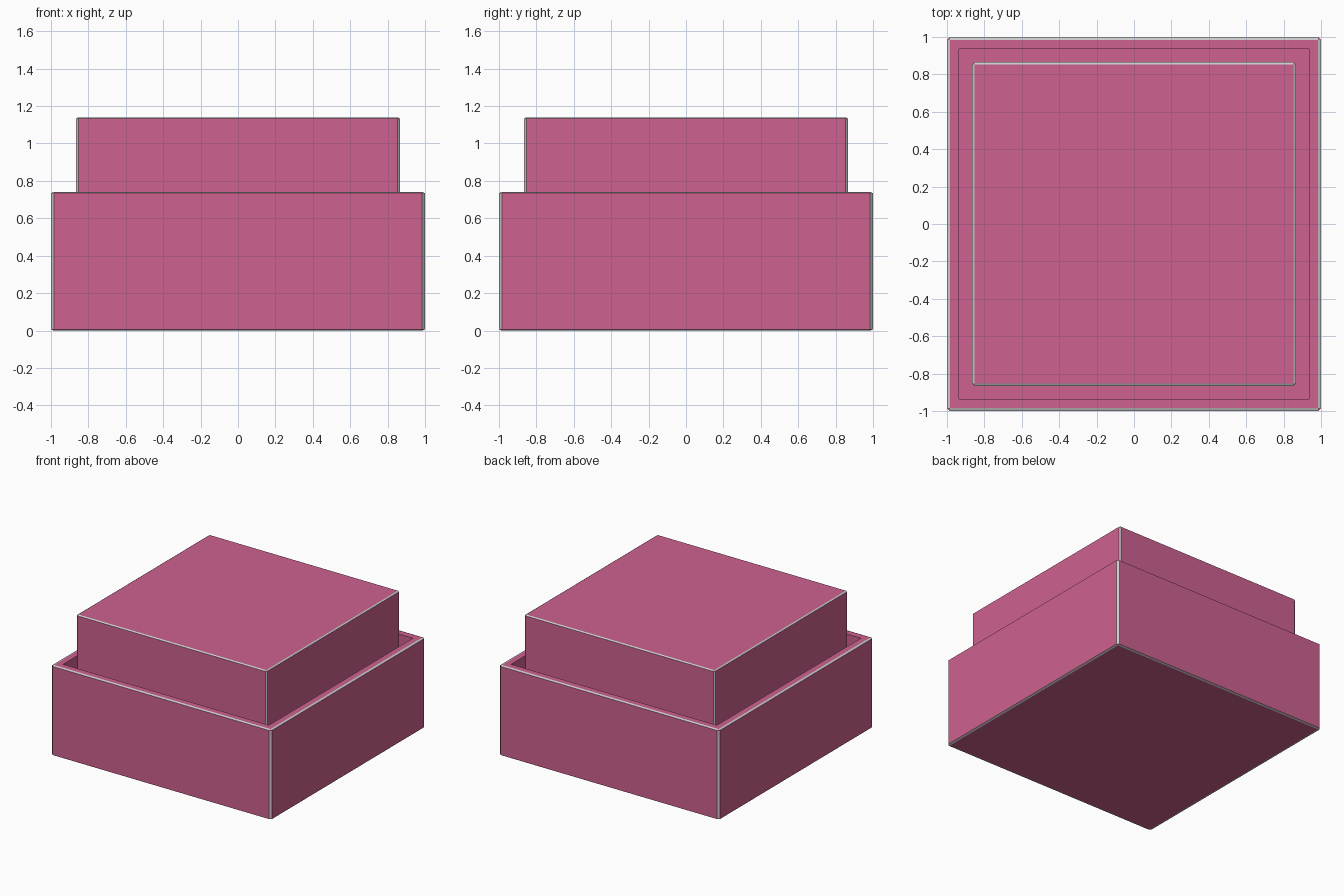
import bpy, bmesh
from mathutils import Vector

if "Cube" in bpy.data.objects:
    bpy.data.objects.remove(bpy.data.objects["Cube"])


def material(name, color):
    m = bpy.data.materials.new(name)
    m.diffuse_color = color
    m.use_nodes = True
    m.node_tree.nodes["Principled BSDF"].inputs["Base Color"].default_value = m.diffuse_color
    return m


pink = material("pink_card", (0.62, 0.12, 0.28, 1))
grey = material("grey_edge", (0.6, 0.6, 0.6, 1))


def box(name, half, z0, z1, bevel=0.016, wall=0, floor=0):
    """Chamfered box with grey edge strips, hollowed from the top if wall > 0."""
    bm = bmesh.new()
    bmesh.ops.create_cube(bm, size=2)
    strips = bmesh.ops.bevel(bm, geom=bm.edges[:], offset=bevel, segments=1,
                             profile=0.5, affect='EDGES')["faces"]
    for f in strips:
        if len(f.verts) == 4 and f.calc_area() < 1:
            f.material_index = 1
    bmesh.ops.scale(bm, vec=Vector((half, half, (z1 - z0) / 2)), verts=bm.verts)
    bmesh.ops.translate(bm, vec=Vector((0, 0, (z0 + z1) / 2)), verts=bm.verts)
    if wall:
        bm.normal_update()
        top = max(bm.faces, key=lambda f: f.calc_center_median().z)
        bmesh.ops.inset_region(bm, faces=[top], thickness=wall - bevel * half)
        new = bmesh.ops.extrude_face_region(bm, geom=[top])["geom"]
        for v in new:
            if isinstance(v, bmesh.types.BMVert):
                v.co.z = floor
        if top.is_valid:
            bmesh.ops.delete(bm, geom=[top], context='FACES_ONLY')
    bmesh.ops.recalc_face_normals(bm, faces=bm.faces)
    me = bpy.data.meshes.new(name)
    bm.to_mesh(me)
    bm.free()
    me.materials.append(pink)
    me.materials.append(grey)
    ob = bpy.data.objects.new(name, me)
    bpy.context.collection.objects.link(ob)
    return ob


# Open outer tray with thick walls
box("outer_tray", 1.0, 0.0, 0.74, wall=0.085, floor=0.08)
# Inner block standing in the tray
box("inner_block", 0.865, 0.08, 1.14, bevel=0.013)
